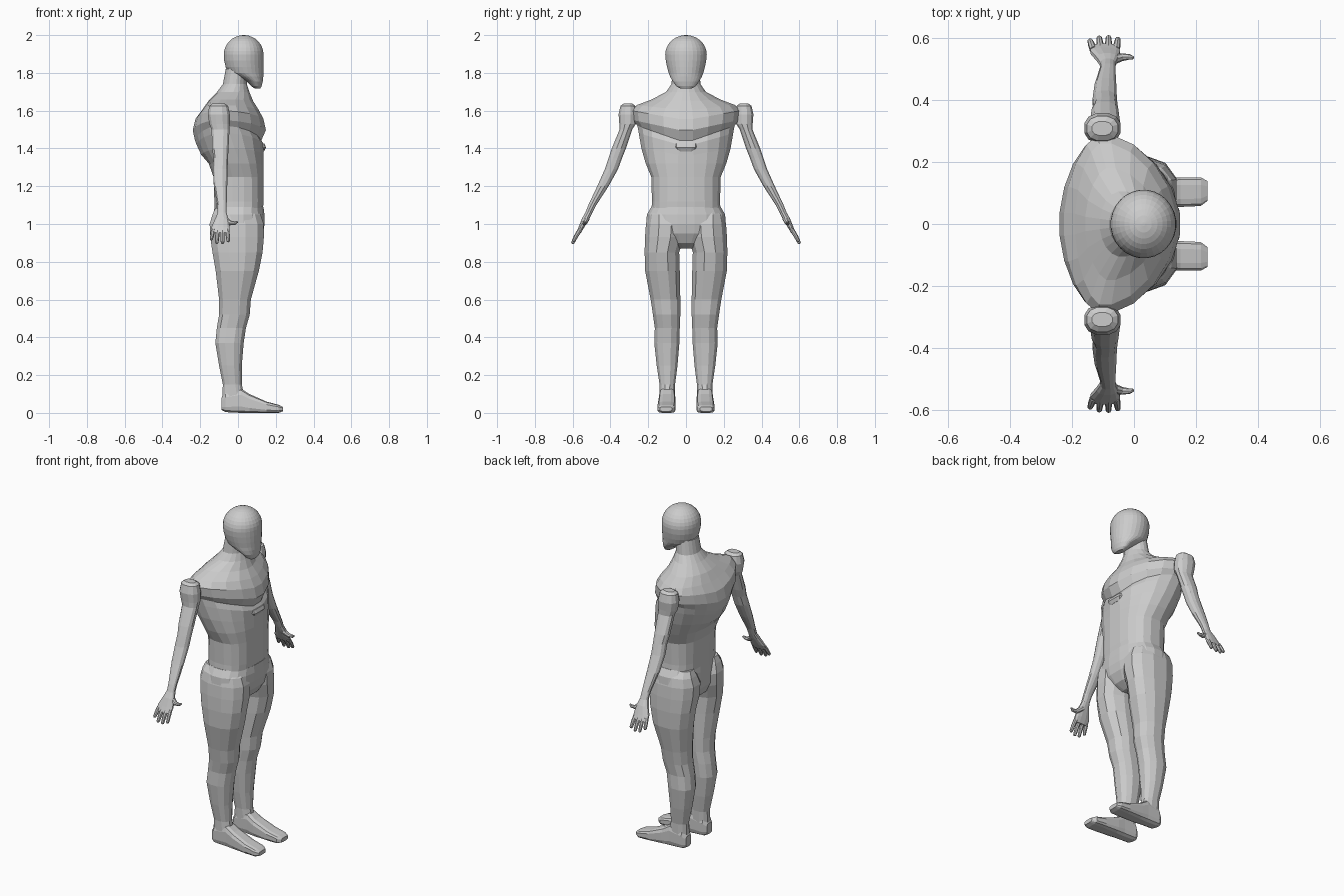
import bpy, bmesh, math
from mathutils import Vector

grey = bpy.data.materials.new("mannequin grey")
grey.diffuse_color = (0.6, 0.6, 0.6, 1)


def spow(v, e):
    return math.copysign(abs(v) ** e, v)


def section(z, xb, xf, xm, w, p, lift, n):
    """Body cross-section: back/front x limits, widest at xm, sides lifted."""
    pts = []
    for i in range(n):
        t = 2 * math.pi * (i + 0.5) / n
        k = math.cos(math.pi / n)
        c, s = spow(math.cos(t), 2 / p), spow(math.sin(t), 2 / p)
        c, s = max(-1, min(1, c / k)), max(-1, min(1, s / k))
        x = xm + c * ((xf - xm) if c > 0 else (xm - xb))
        pts.append(Vector((x, w * s, z + lift * abs(s))))
    return pts


def box_ring(z, x0, x1, y0, y1, n=12, p=2.3):
    """Rounded horizontal ring filling an x/y rectangle."""
    pts = section(z, x0, x1, (x0 + x1) / 2, (y1 - y0) / 2, p, 0, n)
    return [v + Vector((0, (y0 + y1) / 2, 0)) for v in pts]


def loft(bm, rings):
    loops = [[bm.verts.new(v) for v in r] for r in rings]
    for a, b in zip(loops, loops[1:]):
        for i in range(len(a)):
            j = (i + 1) % len(a)
            bm.faces.new((a[i], a[j], b[j], b[i]))
    bm.faces.new(loops[0][::-1])
    bm.faces.new(loops[-1])


def tube(bm, pts, radii, n=8):
    pts = [Vector(p) for p in pts]
    rings = []
    for i, p in enumerate(pts):
        d = pts[min(i + 1, len(pts) - 1)] - pts[max(i - 1, 0)]
        q = d.to_track_quat('Z', 'Y')
        rings.append([p + q @ Vector((radii[i] * math.cos(2 * math.pi * k / n),
                                      radii[i] * math.sin(2 * math.pi * k / n), 0))
                      for k in range(n)])
    loft(bm, rings)


def finish(name, bm, mirror=False):
    bmesh.ops.recalc_face_normals(bm, faces=bm.faces)
    me = bpy.data.meshes.new(name)
    bm.to_mesh(me)
    bm.free()
    me.materials.append(grey)
    ob = bpy.data.objects.new(name, me)
    bpy.context.collection.objects.link(ob)
    if mirror:
        m = ob.modifiers.new("Mirror", 'MIRROR')
        m.use_axis = (False, True, False)
    return ob


# head: hand-set jaw, domed skull
rings = [section(z, xb, xf, (xb + xf) / 2, w, 2, 0, 28) for z, xb, xf, w in [
    (1.717, .09, .118, .03), (1.73, .07, .125, .052), (1.755, .045, .131, .07),
    (1.78, -.01, .134, .084), (1.80, -.05, .135, .092),
    (1.83, -.065, .136, .1), (1.865, -.073, .136, .107)]]
for i in range(0, 9):
    a = math.radians(i * 10.8)
    r = math.cos(a)
    rings.append(section(1.897 + .103 * math.sin(a), .031 - .106 * r, .031 + .104 * r,
                         .031, .11 * r, 2, 0, 28))
rings.append(section(2.0, .026, .036, .031, .005, 2, 0, 28))
bm = bmesh.new()
loft(bm, rings)
finish("head", bm)

# torso and neck
bm = bmesh.new()
loft(bm, [section(*r, 20) for r in [
    (1.04, -.125, .13, 0, .185, 2.6, 0),
    (1.12, -.125, .135, 0, .18, 2.6, 0),
    (1.25, -.13, .135, 0, .184, 2.5, 0),
    (1.32, -.155, .136, -.02, .213, 2.3, 0),
    (1.36, -.195, .136, -.05, .236, 2.1, .04),
    (1.41, -.22, .137, -.08, .25, 2, .07),
    (1.43, -.228, .124, -.09, .257, 1.9, .09),
    (1.49, -.24, .148, -.1, .28, 1.8, .06),
    (1.55, -.225, .135, -.1, .287, 1.8, .05),
    (1.60, -.19, .11, -.1, .26, 1.8, .03),
    (1.65, -.157, .08, -.08, .18, 1.8, .01),
    (1.70, -.11, .06, -.04, .105, 2, 0),
    (1.74, -.08, .047, -.02, .077, 2, 0),
    (1.82, -.065, .044, -.01, .07, 2, 0)]])
finish("torso", bm)

# small ledge below the breastbone
bm = bmesh.new()
loft(bm, [box_ring(z, .08, x, -w, w, 12, 5) for z, x, w in
          [(1.385, .138, .04), (1.405, .148, .055), (1.425, .14, .055)]])
finish("chest_ledge", bm)

# pelvis
bm = bmesh.new()
loft(bm, [section(z, xb, xf, 0, w, 2.4, 0, 20) for z, xb, xf, w in [
    (.87, -.07, .06, .06), (.90, -.11, .105, .13), (.95, -.128, .132, .2),
    (1.0, -.13, .141, .211), (1.05, -.128, .14, .207), (1.09, -.125, .135, .184)]])
finish("pelvis", bm)

# legs
bm = bmesh.new()
loft(bm, [box_ring(*r) for r in [
    (.06, -.085, .04, .06, .14), (.15, -.08, .02, .058, .14),
    (.25, -.10, .02, .045, .155), (.37, -.12, .03, .035, .168),
    (.45, -.112, .042, .033, .165), (.52, -.10, .062, .03, .175),
    (.60, -.10, .068, .03, .187), (.75, -.118, .11, .033, .216),
    (.85, -.135, .13, .036, .219), (.93, -.147, .137, .012, .217),
    (1.0, -.15, .136, .008, .212), (1.05, -.135, .12, .03, .2),
    (1.085, -.12, .09, .06, .17)]])
finish("leg", bm, True)

# feet, lofted heel to toe
bm = bmesh.new()
rings = []
for x, y0, y1, z0, z1 in [
        (-.087, .075, .125, .015, .08), (-.065, .06, .14, .004, .11),
        (.015, .058, .142, 0, .13), (.06, .055, .145, 0, .1),
        (.15, .055, .15, 0, .06), (.215, .058, .15, 0, .043),
        (.237, .075, .138, .008, .032)]:
    rings.append([Vector((x, v.y, v.x)) for v in box_ring(0, z0, z1, y0, y1, 12, 3.5)])
loft(bm, rings)
finish("foot", bm, True)

# arms with shoulder caps and palms
bm = bmesh.new()
loft(bm, [box_ring(*r) for r in [
    (1.638, -.135, -.07, .285, .33), (1.625, -.152, -.052, .268, .347),
    (1.58, -.16, -.043, .26, .357), (1.53, -.152, -.043, .265, .353),
    (1.50, -.14, -.045, .285, .352), (1.40, -.137, -.05, .318, .393),
    (1.35, -.13, -.053, .338, .41), (1.29, -.133, -.055, .36, .43),
    (1.20, -.127, -.057, .41, .47), (1.10, -.11, -.06, .475, .517),
    (1.06, -.108, -.06, .495, .533), (1.03, -.12, -.052, .511, .55),
    (.985, -.14, -.045, .537, .568), (.955, -.14, -.047, .555, .581)]])
finish("arm", bm, True)

# fingers and thumb
bm = bmesh.new()
for x, dx, tip in [(-.131, -.01, .915), (-.107, -.005, .897), (-.082, 0, .895), (-.057, .005, .905)]:
    f = (.97 - tip)
    tube(bm, [(x, .561, .97), (x + dx * .6, .561 + f * .3, .97 - f * .5),
              (x + dx, .561 + f * .52, tip + .005), (x + dx, .561 + f * .55, tip)],
         [.012, .011, .009, .005])
tube(bm, [(-.075, .525, 1.03), (-.04, .537, 1.005), (-.015, .538, 1.005), (-.002, .535, 1.012)],
     [.016, .013, .009, .005])
finish("fingers", bm, True)
